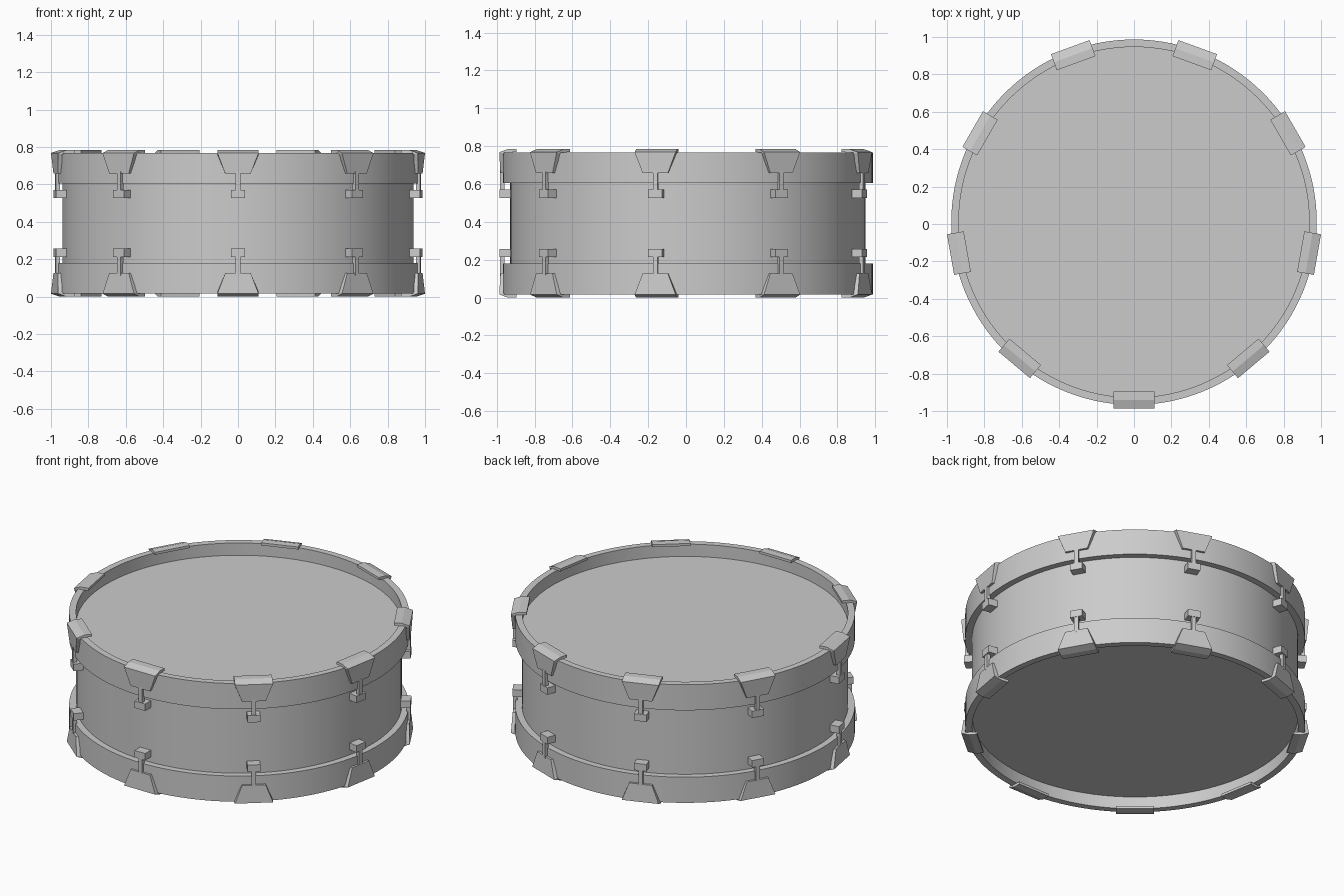
import bpy, bmesh, math
from mathutils import Matrix

if "Cube" in bpy.data.objects:
    bpy.data.objects.remove(bpy.data.objects["Cube"])

CY = 0.0095      # drum axis position in y
MID = 0.392      # mirror height
SEG = 128


def finish(name, bm, smooth=False):
    bmesh.ops.recalc_face_normals(bm, faces=bm.faces)
    me = bpy.data.meshes.new(name)
    bm.to_mesh(me)
    bm.free()
    ob = bpy.data.objects.new(name, me)
    bpy.context.collection.objects.link(ob)
    if smooth:
        bpy.ops.object.select_all(action='DESELECT')
        ob.select_set(True)
        bpy.context.view_layer.objects.active = ob
        bpy.ops.object.shade_smooth_by_angle(angle=math.radians(30))
    return ob


def lathe(name, profile):
    """Closed ring from an (r, z) cross-section."""
    bm = bmesh.new()
    rings = []
    for i in range(SEG):
        a = 2 * math.pi * i / SEG
        rings.append([bm.verts.new((r * math.cos(a), r * math.sin(a) + CY, z)) for r, z in profile])
    n = len(profile)
    for i in range(SEG):
        p, q = rings[i], rings[(i + 1) % SEG]
        for j in range(n):
            k = (j + 1) % n
            bm.faces.new((p[j], q[j], q[k], p[k]))
    return finish(name, bm, True)


def box(bm, w, r0, r1, z0, z1):
    """Box spanning r0..r1 outward (-y), centred on x."""
    m = Matrix.Translation((0, -(r0 + r1) / 2, (z0 + z1) / 2)) @ Matrix.Diagonal((w, r1 - r0, z1 - z0, 1))
    bmesh.ops.create_cube(bm, size=1, matrix=m)


def claw(bm):
    """Bent clamp plate: flat lip, sloped shoulder, tapering front."""
    # half width, outer (r, z), inner (r, z)
    rows = [(0.11, (0.905, 0.784), (0.905, 0.768)),
            (0.11, (0.950, 0.784), (0.950, 0.767)),
            (0.11, (0.996, 0.768), (0.974, 0.760)),
            (0.068, (0.990, 0.658), (0.970, 0.658))]
    secs = []
    for w, (ro, zo), (ri, zi) in rows:
        secs.append([bm.verts.new(c) for c in
                     ((-w, -ro, zo), (w, -ro, zo), (w, -ri, zi), (-w, -ri, zi))])
    for a, b in zip(secs, secs[1:]):
        for j in range(4):
            k = (j + 1) % 4
            bm.faces.new((a[j], a[k], b[k], b[j]))
    bm.faces.new(secs[0])
    bm.faces.new(secs[-1])


# shell closed by the two recessed heads
bm = bmesh.new()
bmesh.ops.create_cone(bm, cap_ends=True, segments=SEG, radius1=0.938, radius2=0.938, depth=0.594,
                      matrix=Matrix.Translation((0, CY, MID)))
finish("shell_and_heads", bm, True)

# hoops
for name, z0, z1 in (("top_hoop", 0.604, 0.767), ("bottom_hoop", 0.017, 0.18)):
    lathe(name, [(0.937, z0), (0.977, z0), (0.977, z1), (0.937, z1)])

# nine tension units around each hoop, mirrored top to bottom
builders = {
    "claw": claw,
    "tension_rod": lambda b: box(b, 0.026, 0.968, 0.991, 0.55, 0.67),
    "lug": lambda b: box(b, 0.075, 0.925, 0.994, 0.527, 0.571),
}
flip = Matrix.Translation((0, 0, 2 * MID)) @ Matrix.Diagonal((1, 1, -1, 1))
for part, build in builders.items():
    for side in ("top", "bottom"):
        for i in range(9):
            bm = bmesh.new()
            build(bm)
            m = Matrix.Translation((0, CY, 0)) @ Matrix.Rotation(math.radians(40 * i), 4, 'Z')
            if side == "bottom":
                m = m @ flip
            bmesh.ops.transform(bm, matrix=m, verts=bm.verts)
            finish(f"{side}_{part}_{i + 1}", bm)
